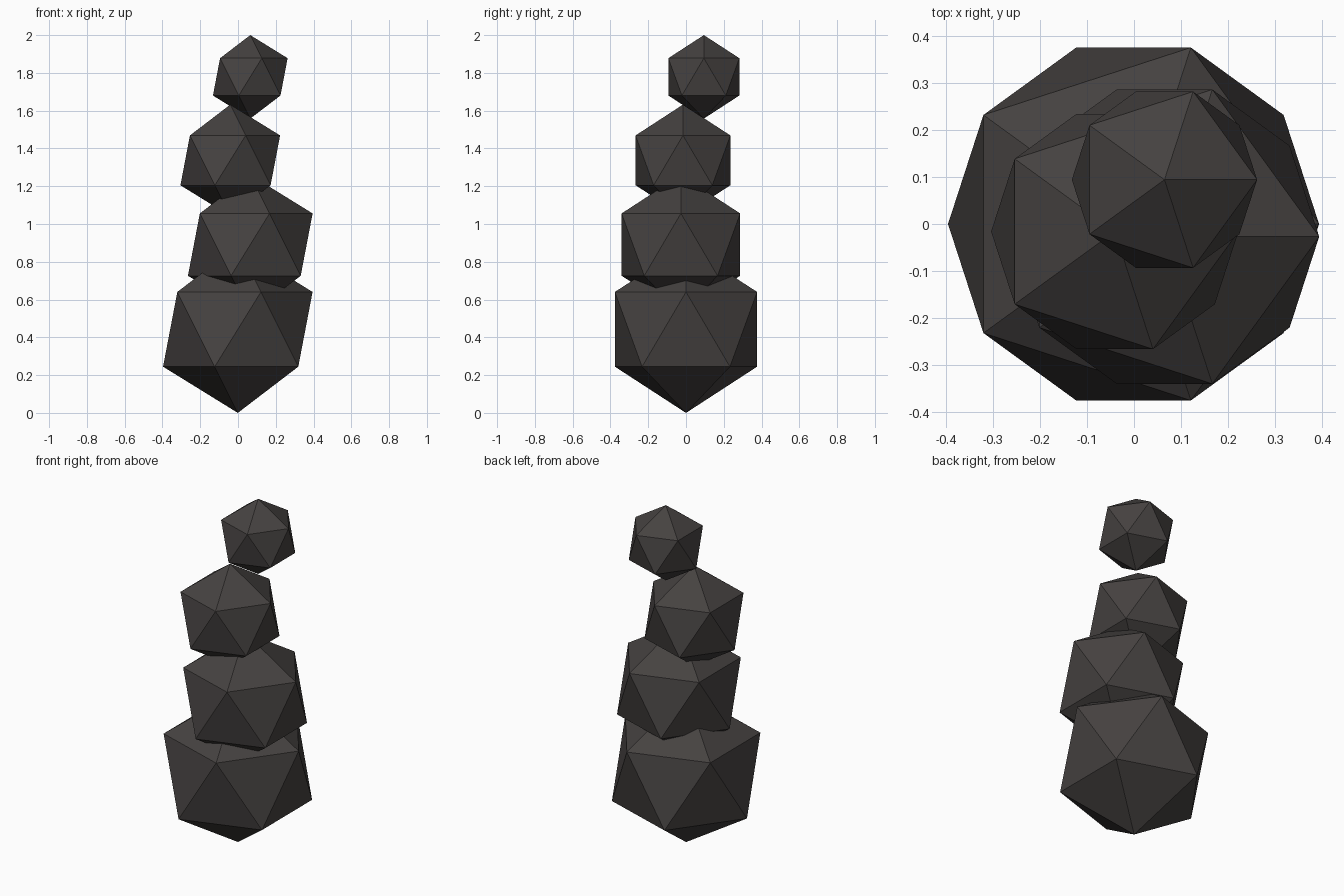
import bpy

cube = bpy.data.objects.get("Cube")
if cube:
    bpy.data.objects.remove(cube, do_unlink=True)

# Dark stone colour
stone = bpy.data.materials.new("dark_stone")
stone.use_nodes = True
colour = (0.060, 0.054, 0.052, 1)
stone.diffuse_color = colour
bsdf = stone.node_tree.nodes["Principled BSDF"]
bsdf.inputs["Base Color"].default_value = colour
bsdf.inputs["Roughness"].default_value = 0.9


def rock(name, radius, centre):
    """One flat-shaded, twenty-sided stone."""
    bpy.ops.mesh.primitive_ico_sphere_add(subdivisions=1, radius=radius, location=centre)
    stone_obj = bpy.context.object
    stone_obj.name = name
    stone_obj.data.materials.append(stone)
    bpy.ops.object.shade_flat()


# Stack of stones, largest at the bottom
rock("base_stone", 0.4425, (-0.001, 0, 0.4425))
rock("lower_stone", 0.369, (0.065, -0.027, 0.891))
rock("upper_stone", 0.295, (-0.041, -0.016, 1.337))
rock("top_stone", 0.221, (0.065, 0.0945, 1.779))
